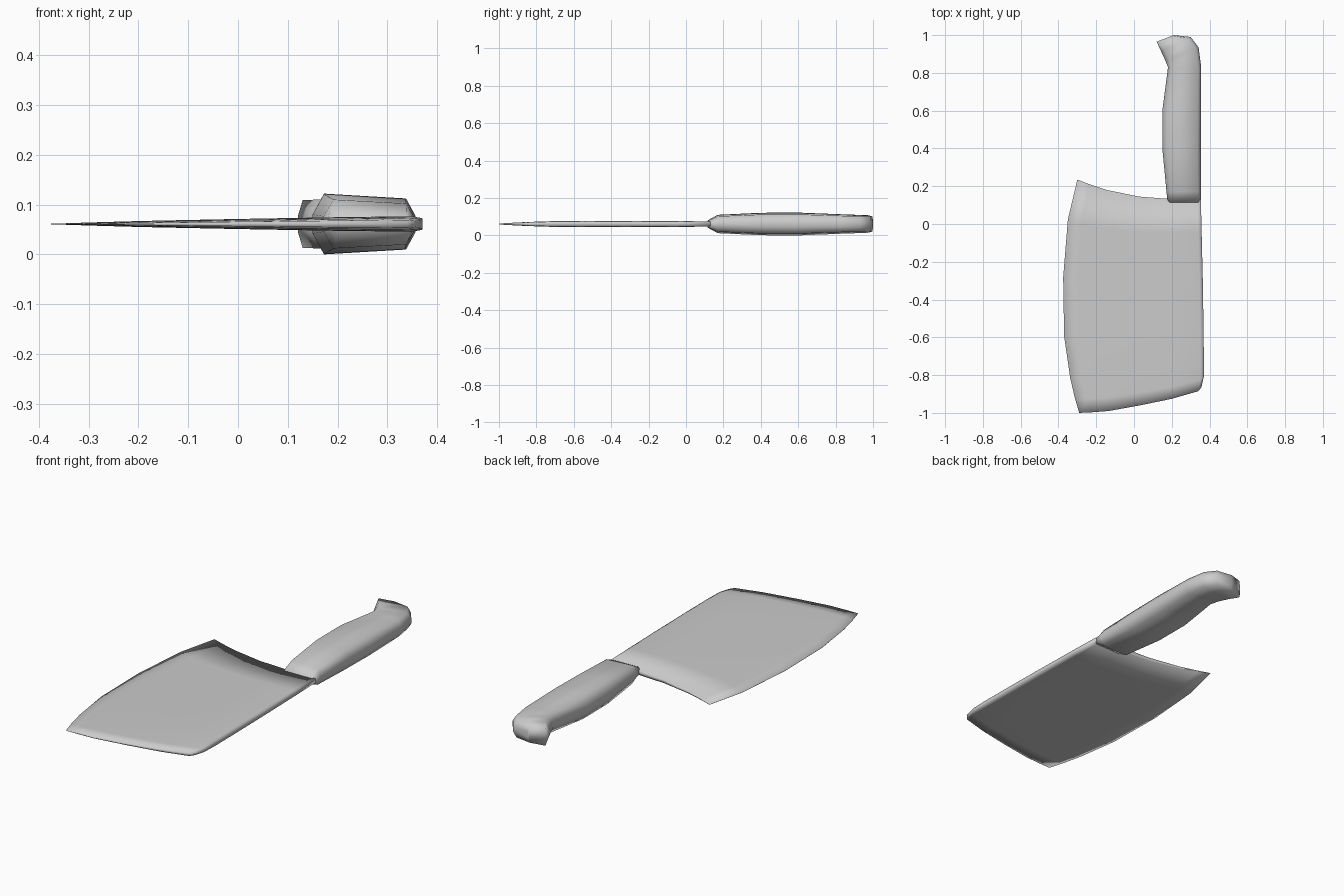
import bpy
import bmesh

cube = bpy.data.objects.get("Cube")
if cube:
    bpy.data.objects.remove(cube, do_unlink=True)

MID = 0.061  # height of the plane of symmetry

grey = bpy.data.materials.new("light_grey")
grey.use_nodes = True
grey.diffuse_color = (0.6, 0.6, 0.6, 1)
grey.node_tree.nodes["Principled BSDF"].inputs["Base Color"].default_value = (0.6, 0.6, 0.6, 1)


def loft(name, rings):
    """Skin a list of closed rings, cap both ends and shade smooth."""
    bm = bmesh.new()
    loops = [[bm.verts.new(p) for p in ring] for ring in rings]
    n = len(loops[0])
    for a, b in zip(loops, loops[1:]):
        for i in range(n):
            j = (i + 1) % n
            bm.faces.new((a[i], a[j], b[j], b[i]))
    # end caps as strips between upper and lower sides
    for ring in (loops[0], loops[-1]):
        for i in range((n - 1) // 2):
            quad = [ring[i], ring[i + 1], ring[n - 2 - i], ring[n - 1 - i]]
            bm.faces.new(quad)
    bmesh.ops.remove_doubles(bm, verts=bm.verts, dist=0.0005)
    bmesh.ops.recalc_face_normals(bm, faces=bm.faces)
    for f in bm.faces:
        f.smooth = True
    mesh = bpy.data.meshes.new(name)
    bm.to_mesh(mesh)
    bm.free()
    mesh.materials.append(grey)
    obj = bpy.data.objects.new(name, mesh)
    bpy.context.collection.objects.link(obj)
    return obj


def mirrored(upper):
    """Close an upper outline with its reflection below the mid plane."""
    return ([(x, y, MID + h) for x, y, h in upper]
            + [(x, y, MID - h) for x, y, h in reversed(upper)])


# Blade: rows run from the tip to the heel, columns from cutting edge to spine
columns = [  # fraction across, tip y, heel y, half thickness
    (0.0, -1.0, 0.235, 0.0005),
    (0.1, -0.997, 0.21, 0.003),
    (0.24, -0.99, 0.18, 0.006),
    (0.5, -0.96, 0.145, 0.01),
    (0.76, -0.925, 0.132, 0.0135),
    (0.975, -0.885, 0.13, 0.0155),
    (1.0, -0.865, 0.13, 0.012),
]
rows = [  # fraction along, edge x, spine x, thickness factor
    (0.0, -0.29, 0.357, 0.5),
    (0.06, -0.312, 0.37, 0.75),
    (0.15, -0.338, 0.37, 0.95),
    (0.33, -0.37, 0.368, 1.0),
    (0.58, -0.375, 0.364, 1.0),
    (0.83, -0.35, 0.358, 1.0),
    (1.0, -0.30, 0.354, 0.9),
]
loft("blade", [
    mirrored([(xl + (xr - xl) * u, tip + (heel - tip) * v, h * k)
              for u, tip, heel, h in columns])
    for v, xl, xr, k in rows])

# Handle: chamfered sections that turn round the hooked butt
sections = [  # inner x, inner y, outer x, outer y, half height
    (0.178, 0.115, 0.354, 0.115, 0.019),
    (0.172, 0.17, 0.354, 0.17, 0.049),
    (0.15, 0.40, 0.354, 0.40, 0.060),
    (0.15, 0.60, 0.356, 0.60, 0.061),
    (0.18, 0.83, 0.356, 0.83, 0.052),
    (0.166, 0.865, 0.342, 0.935, 0.050),
    (0.143, 0.915, 0.30, 0.99, 0.049),
    (0.12, 0.965, 0.21, 1.0, 0.048),
]


def handle_ring(xi, yi, xo, yo, h):
    def at(t, height):
        return (xi + (xo - xi) * t, yi + (yo - yi) * t, height)
    return mirrored([at(0, h * 0.32), at(0.11, h), at(0.91, h * 0.84), at(1, h * 0.28)])


loft("handle", [handle_ring(*s) for s in sections])
